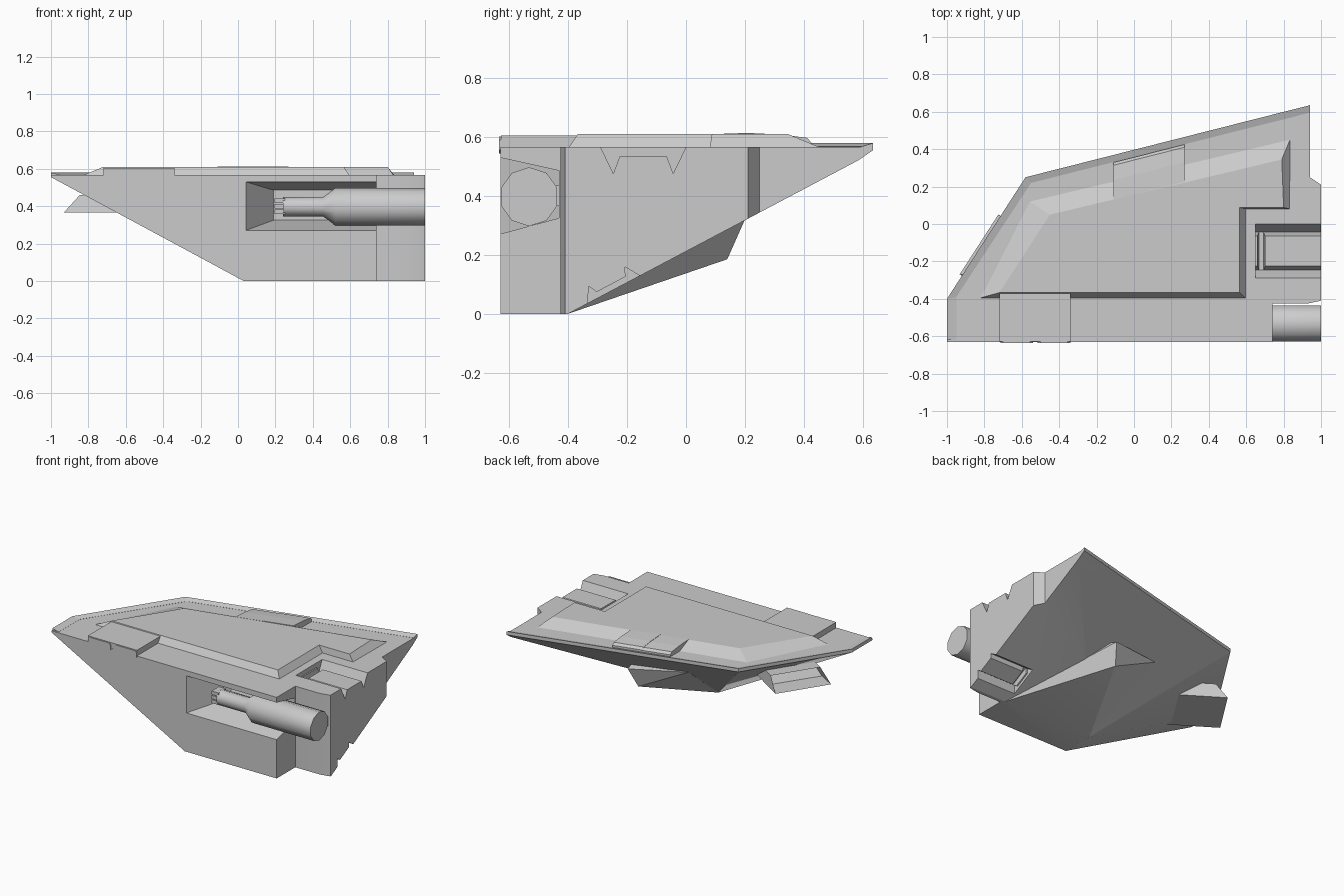
import bpy, bmesh, math
from mathutils import Vector

if "Cube" in bpy.data.objects:
    bpy.data.objects.remove(bpy.data.objects["Cube"])


def finish(name, bm):
    bmesh.ops.recalc_face_normals(bm, faces=bm.faces[:])
    me = bpy.data.meshes.new(name)
    bm.to_mesh(me)
    bm.free()
    ob = bpy.data.objects.new(name, me)
    bpy.context.collection.objects.link(ob)
    return ob


def hull_bm(pts):
    bm = bmesh.new()
    vs = [bm.verts.new(p) for p in pts]
    res = bmesh.ops.convex_hull(bm, input=vs)
    junk = {g for g in res["geom_interior"] + res["geom_unused"]
            if isinstance(g, bmesh.types.BMVert)}
    bmesh.ops.delete(bm, geom=list(junk), context='VERTS')
    bmesh.ops.dissolve_limit(bm, angle_limit=0.01, verts=bm.verts[:], edges=bm.edges[:])
    return bm


def hull(name, pts):
    return finish(name, hull_bm(pts))


def box(name, x0, x1, y0, y1, z0, z1):
    return hull(name, [(x, y, z) for x in (x0, x1) for y in (y0, y1) for z in (z0, z1)])


def loft(name, rings):
    """Join rings of equal length into a closed solid."""
    bm = bmesh.new()
    rows = [[bm.verts.new(p) for p in r] for r in rings]
    n = len(rows[0])
    for a, b in zip(rows, rows[1:]):
        for i in range(n):
            j = (i + 1) % n
            bm.faces.new((a[i], a[j], b[j], b[i]))
    bm.faces.new(rows[0])
    bm.faces.new(rows[-1])
    return finish(name, bm)


def boolean(target, tool, op='DIFFERENCE'):
    m = target.modifiers.new(tool.name, 'BOOLEAN')
    m.operation, m.object, m.solver = op, tool, 'EXACT'
    bpy.context.view_layer.objects.active = target
    bpy.ops.object.modifier_apply(modifier=m.name)
    bpy.data.objects.remove(tool)


def smooth(ob, deg):
    bpy.ops.object.select_all(action='DESELECT')
    ob.select_set(True)
    bpy.context.view_layer.objects.active = ob
    bpy.ops.object.shade_smooth_by_angle(angle=math.radians(deg))


# Main wedge hull: deck outline tapering to a narrow flat bottom
deck = [(-1, -.63), (-1, -.4), (-.58, .25), (1, .65), (1, -.63)]
pts = [(x, y, .555) for x, y in deck] + [(x, y, .566) for x, y in deck]
pts += [(x, y, 0) for x in (.03, 1) for y in (-.63, -.4)]
body = hull("hull", pts)

# Keel bulge under the hull
boolean(body, hull("keel_bulge", [(.03, -.4, 0.0), (.72, -.4, 0.0), (.27, .14, .185),
                                  (.31, .2, .32), (-.09, .1, .365), (.4, -.3, .42)]), 'UNION')

# Right rear step and front right corner notch
boolean(body, loft("rear_step_cut", [[(x, y, z) for x, y in
        ((.94, .25), (1, .21), (1.1, .2), (1.1, .7), (.94, .7))] for z in (-.1, .7)]))
boolean(body, loft("corner_cut", [[(x, y, z) for x, y in
        ((.74, -.7), (1.1, -.7), (1.1, -.395), (1, -.41), (.93, -.425), (.74, -.425))]
        for z in (-.1, .7)]))

# Tapered front recess for the barrel
boolean(body, hull("recess_cut",
        [(x, -.64, z) for x in (.035, 1.1) for z in (.268, .532)] +
        [(x, -.43, z) for x in (.19, 1.1) for z in (.325, .485)]))


# Trenches with a raised middle block, open on the right side
def trench(name, x0, x1, origin, along, out, w, d, mid):
    o, a, n = Vector(origin), Vector(along), Vector(out)
    prof = [(-w, 0), (-.7 * w, -d), (-.55 * w, -mid), (.55 * w, -mid),
            (.7 * w, -d), (w, 0), (w, .05), (-w, .05)]
    boolean(body, loft(name, [[Vector((x, 0, 0)) + o + a * s + n * h for s, h in prof]
                              for x in (x0, 1.1)]))
    # end groove closing off the middle block
    g = x1 - x0
    ring = [Vector((x, 0, 0)) + o + a * s + n * h for s in (-.7 * w, .7 * w)
            for x, h in ((x0, .03), (x0 + .3 * g, -d), (x0 + .7 * g, -d), (x1, .03))]
    boolean(body, hull(name + "_end", ring))


trench("top_trench", .65, .71, (0, -.145, .566), (0, 1, 0), (0, 0, 1), .145, .09, .032)
t = math.atan(.53)
trench("lower_trench", .7, .75, (0, -.245, .082), (0, math.cos(t), math.sin(t)),
       (0, math.sin(t), -math.cos(t)), .1, .05, .02)
smooth(body, 22)

# Thin raised lip along the left and rear deck edges
lip_out = [(-1, -.62), (-1, -.4), (-.58, .25), (.94, .635)]
lip_in = [(-.95, -.62), (-.95, -.39), (-.55, .22), (.94, .595)]
bm = bmesh.new()
rows = [[bm.verts.new((x, y, z)) for x, y in line]
        for line, z in ((lip_out, .558), (lip_out, .579), (lip_in, .567), (lip_in, .56))]
for k in range(4):
    a, b = rows[k], rows[(k + 1) % 4]
    for i in range(3):
        bm.faces.new((a[i], a[i + 1], b[i + 1], b[i]))
for i in (0, 3):
    bm.faces.new([r[i] for r in rows])
finish("deck_lip", bm)

# Raised armour plate with sloped border
outer = [(-.84, -.4), (-.57, .13), (.84, .465), (.835, .08), (.6, .08), (.6, -.4)]
inner = [(-.72, -.367), (-.45, .05), (.79, .345), (.8, .088), (.565, .088), (.565, -.367)]
loft("deck_plate", [[(x, y, .56) for x, y in outer], [(x, y, .61) for x, y in inner]])

# Clamps folded over the front and rear edges
box("front_clamp", -.72, -.34, -.628, -.37, .55, .605)
for i, x in enumerate((-.715, -.515)):
    loft("front_clamp_pad_%d" % i, [[(x + u, y, z) for u, z in
         ((.015, .543), (.16, .543), (.175, .555), (.175, .59), (.16, .602),
          (.015, .602), (0, .59), (0, .555))] for y in (-.635, -.55)])


def rear_y(x):
    return .25 + .2533 * (x + .58)


clamp = [(.04, .56), (.04, .581), (.055, .597), (.135, .607), (.24, .613), (.24, .56)]
for i, (x0, x1, drop) in enumerate(((-.11, .075, .002), (.075, .27, 0))):
    loft("rear_clamp_%d" % i, [[(x, rear_y(x) - d, z - drop) for d, z in clamp]
                               for x in (x0, x1)])

# Barrel: ten sided stepped cylinder along x
sections = [(1, .1), (.52, .1), (.455, .052), (.24, .052)]
barrel = loft("barrel", [[(x, -.532 + r * math.cos((k + .5) * math.tau / 10),
                           .397 + r * math.sin((k + .5) * math.tau / 10))
                          for k in range(10)] for x, r in sections])
smooth(barrel, 40)
for z in (.37, .4, .43):
    box("muzzle_prong", .195, .25, -.57, -.49, z - .012, z + .012)
box("barrel_mount", .28, .6, -.52, -.42, .365, .435)

# Side scoop under the left rear edge, mouth facing outward
start, run, inward = Vector((-1, -.4, 0)), Vector((.543, .84, 0)), Vector((.84, -.543, 0))
sect = [(-.014, .365, .147, .527), (.061, .46, .19, .527), (.3, .46, .19, .527), (.42, .365, .147, .527)]
bm = hull_bm([start + run * tt + inward * g + Vector((0, 0, z))
              for g, z, a, b in sect for tt in (a, b)])
bmesh.ops.recalc_face_normals(bm, faces=bm.faces[:])
mouth = min(bm.faces, key=lambda f: f.normal.dot(inward))
bmesh.ops.inset_region(bm, faces=[mouth], thickness=.014)
bmesh.ops.translate(bm, verts=mouth.verts[:], vec=inward * .12)
finish("side_scoop", bm)
